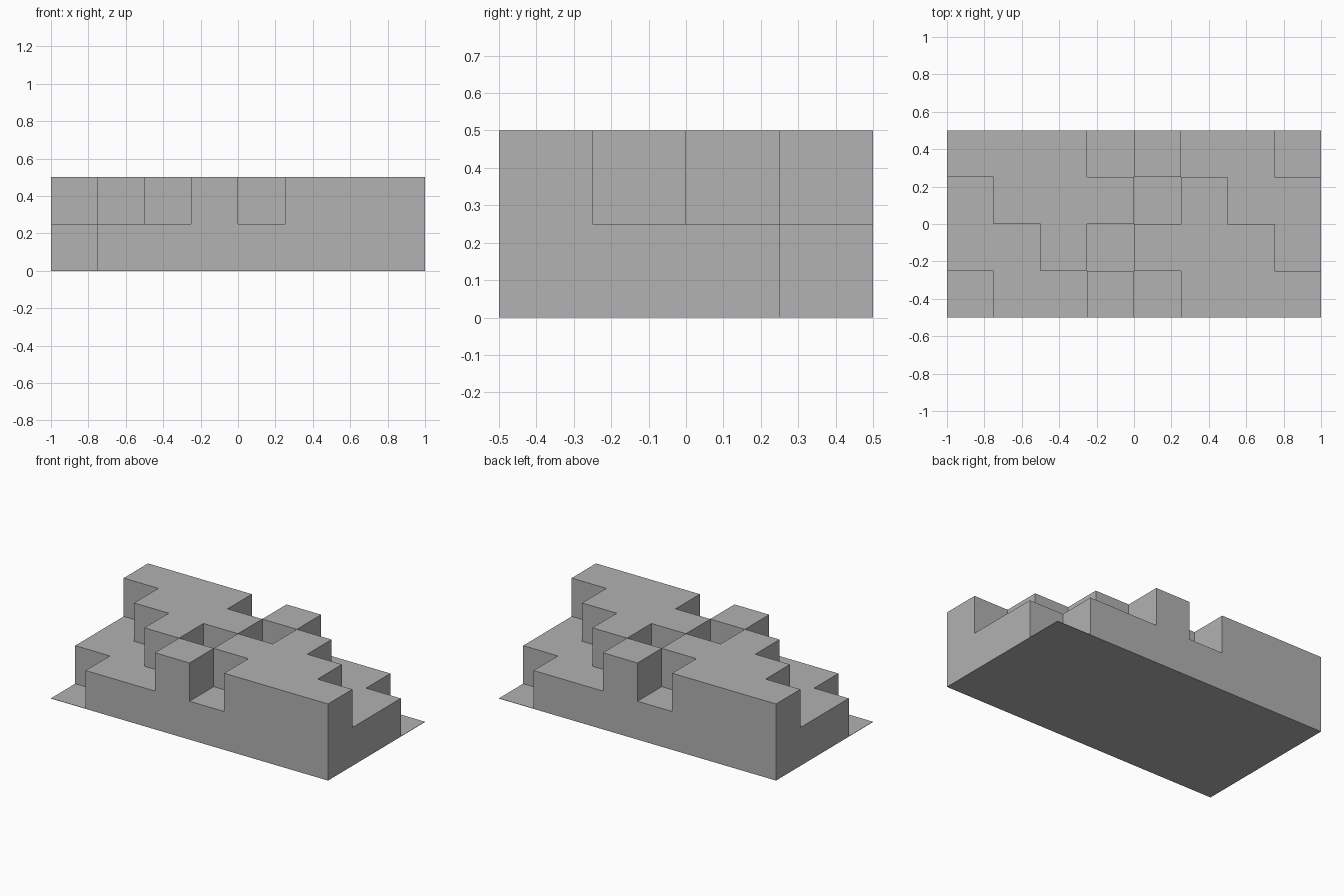
import bpy
import bmesh
from mathutils import Vector

cube = bpy.data.objects.get("Cube")
if cube:
    bpy.data.objects.remove(cube, do_unlink=True)

# Single stone colour
stone = bpy.data.materials.new("plain grey")
stone.use_nodes = True
grey = (0.445, 0.445, 0.445, 1)
stone.diffuse_color = grey
stone.node_tree.nodes["Principled BSDF"].inputs["Base Color"].default_value = grey

# Step heights per cell, front rows first; the back half is the front turned round.
# "." is the thin corner sheet, "l" the low step, "h" the high step.
front_rows = [".llhlhhh", "llhlhhhl"]
rows = front_rows + [row[::-1] for row in reversed(front_rows)]
top_layer = {".": 1, "l": 2, "h": 3}
levels = [0, 0.002, 0.25, 0.5]
CELL = 0.25
COLS, ROWS = len(rows[0]), len(rows)


def filled(c, r, k):
    inside = 0 <= c < COLS and 0 <= r < ROWS and k >= 0
    return inside and k < top_layer[rows[r][c]]


def corner(c, r, k):
    return Vector(((c - COLS / 2) * CELL, (r - ROWS / 2) * CELL, levels[k]))


# Outer skin of the stepped block: a face wherever a filled cell meets empty space
bm = bmesh.new()
for r in range(ROWS):
    for c in range(COLS):
        for k in range(top_layer[rows[r][c]]):
            cell = (c, r, k)
            for axis in range(3):
                u, v = (axis + 1) % 3, (axis + 2) % 3
                for side in (0, 1):
                    near = list(cell)
                    near[axis] += 2 * side - 1
                    if filled(*near):
                        continue
                    loop = []
                    for du, dv in ((0, 0), (1, 0), (1, 1), (0, 1)):
                        p = list(cell)
                        p[axis] += side
                        p[u] += du
                        p[v] += dv
                        loop.append(bm.verts.new(corner(*p)))
                    bm.faces.new(loop if side else loop[::-1])
bmesh.ops.remove_doubles(bm, verts=bm.verts[:], dist=0.0005)

mesh = bpy.data.meshes.new("stepped_block")
bm.to_mesh(mesh)
bm.free()
mesh.materials.append(stone)
block = bpy.data.objects.new("stepped_block", mesh)
bpy.context.collection.objects.link(block)
